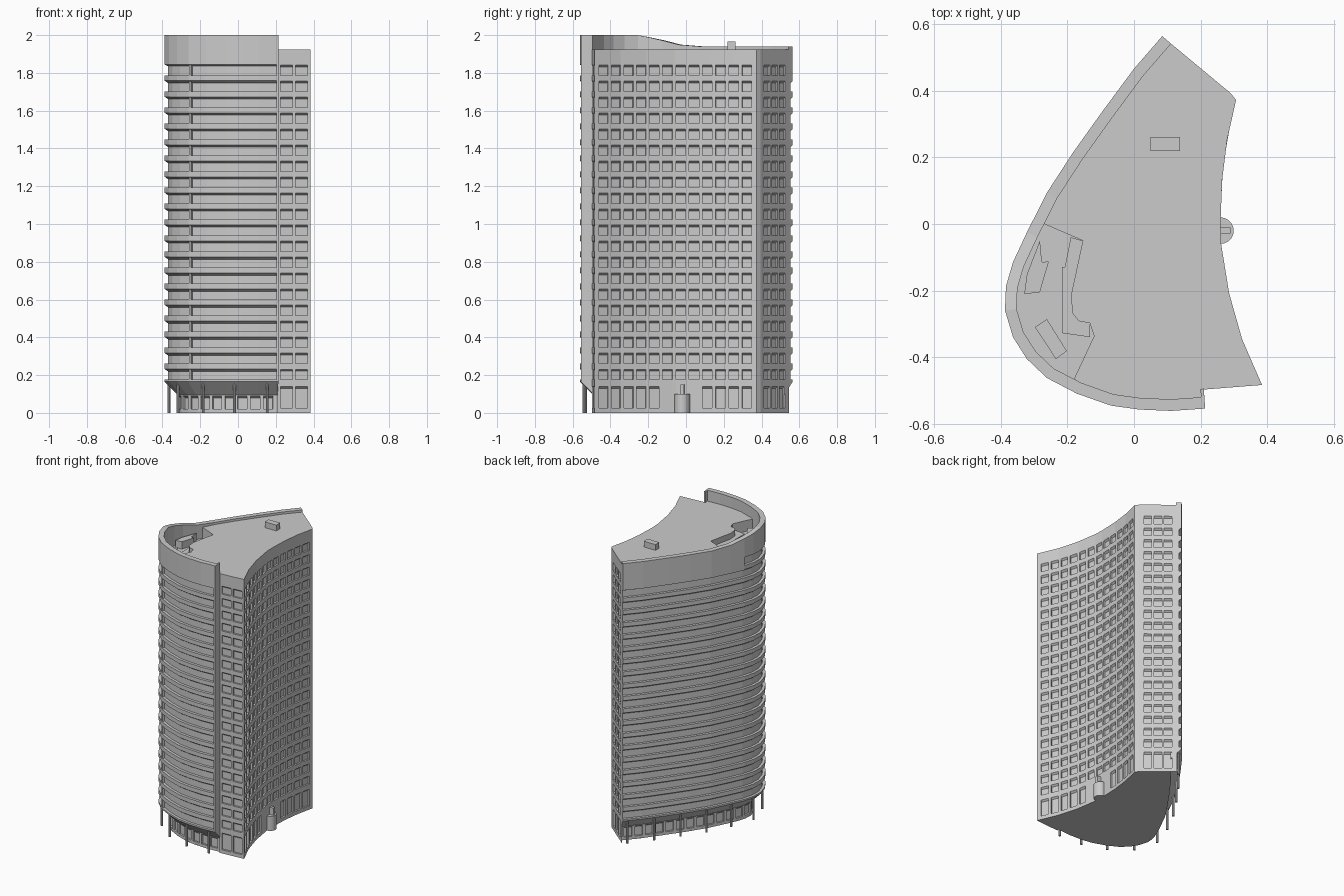
import bpy, bmesh
from mathutils import Vector

if "Cube" in bpy.data.objects:
    bpy.data.objects.remove(bpy.data.objects["Cube"])

grey = bpy.data.materials.new("concrete grey")
grey.use_nodes = True
grey.diffuse_color = (0.6, 0.6, 0.6, 1)
grey.node_tree.nodes["Principled BSDF"].inputs["Base Color"].default_value = (0.6, 0.6, 0.6, 1)


def V(points):
    return [Vector(p) for p in points]


def finish(name, bm, fix_normals=True):
    if fix_normals:
        bmesh.ops.recalc_face_normals(bm, faces=bm.faces)
    mesh = bpy.data.meshes.new(name)
    bm.to_mesh(mesh)
    bm.free()
    mesh.materials.append(grey)
    bpy.context.collection.objects.link(bpy.data.objects.new(name, mesh))


def offset(path, d):
    """Shift a path inwards (to its left) by d."""
    out = []
    for i, p in enumerate(path):
        t = (path[min(i + 1, len(path) - 1)] - path[max(i - 1, 0)]).normalized()
        out.append(p + d * Vector((-t.y, t.x)))
    return out


def along(path, f):
    """Point at fraction f of the path length."""
    lengths = [(b - a).length for a, b in zip(path, path[1:])]
    s = f * sum(lengths)
    for a, b, l in zip(path, path[1:], lengths):
        if s <= l:
            return a.lerp(b, s / l)
        s -= l
    return path[-1].copy()


def sweep(name, path, section):
    """Sweep a closed section of (inward offset, z) pairs along a path."""
    bm = bmesh.new()
    shapes = [section(p) for p in path]
    count = len(shapes[0])
    lines = [offset(path, shapes[0][k][0]) for k in range(count)]
    rings = [[bm.verts.new((*lines[k][i], shapes[i][k][1])) for k in range(count)]
             for i in range(len(path))]
    for a, b in zip(rings, rings[1:]):
        for k in range(count):
            m = (k + 1) % count
            bm.faces.new((a[k], b[k], b[m], a[m]))
    bm.faces.new(rings[0])
    bm.faces.new(rings[-1])
    finish(name, bm)


def prism(name, outline, z0, z1):
    bm = bmesh.new()
    low = [bm.verts.new((*p, z0)) for p in outline]
    high = [bm.verts.new((*p, z1)) for p in outline]
    bm.faces.new(low)
    bm.faces.new(high)
    for i in range(len(low)):
        j = (i + 1) % len(low)
        bm.faces.new((low[i], low[j], high[j], high[i]))
    finish(name, bm)


def cylinder(name, x, y, r, z1, sides):
    bm = bmesh.new()
    bmesh.ops.create_cone(bm, cap_ends=True, segments=sides, radius1=r, radius2=r, depth=z1)
    bmesh.ops.translate(bm, verts=bm.verts, vec=(x, y, z1 / 2))
    finish(name, bm)


def facade(name, path, columns, rows, top, margin, fill=0.76, blank=()):
    """Wall sheet with a grid of recessed windows that have sloping heads."""
    us = [0.0]
    for c in range(columns):
        pitch = (1 - 2 * margin) / columns
        mid = margin + (c + 0.5) * pitch
        us += [mid - fill * pitch / 2, mid + fill * pitch / 2]
    us.append(1.0)
    zs = [0.0] + [z for row in rows for z in row] + [top]
    bm = bmesh.new()
    grid = [[bm.verts.new((*along(path, u), z)) for z in zs] for u in us]
    panes = []
    for i in range(len(us) - 1):
        for j in range(len(zs) - 1):
            f = bm.faces.new((grid[i][j], grid[i + 1][j], grid[i + 1][j + 1], grid[i][j + 1]))
            if i % 2 and j % 2 and not (j == 1 and i // 2 in blank):
                panes.append(f)
    bm.normal_update()
    if panes:
        bmesh.ops.inset_individual(bm, faces=panes, thickness=0, depth=-0.012)
    for f in panes:
        head = max(v.co.z for v in f.verts)
        for v in f.verts:
            if v.co.z > head - 0.001:
                v.co.z -= 0.01
    finish(name, bm, False)


# Plan: bowed side from back to front, then the flat and concave walls
bow = V([(.085, .565), (0, .467), (-.094, .34), (-.184, .214), (-.262, .094), (-.322, -.025),
         (-.364, -.115), (-.385, -.187), (-.388, -.26), (-.364, -.34), (-.322, -.406),
         (-.262, -.463), (-.172, -.51), (-.07, -.546), (.016, -.558), (.112, -.562), (.214, -.555)])
front = V([(.208, -.498), (.385, -.484)])
hollow = V([(.385, -.484), (.325, -.346), (.286, -.208), (.262, -.06), (.26, 0),
            (.265, .133), (.28, .253), (.307, .373)])
rim = offset(bow, 0.03)
end = [Vector((.29, .394)), rim[0]]
walls = front + hollow[1:] + end[:1]

FLOORS, STEP, FIRST = 20, 0.0848, 0.204
centres = [FIRST + STEP * i for i in range(FLOORS)]
rows = [(0.025, 0.14)] + [(c - 0.028, c + 0.027) for c in centres]
DECK, ROOF = 1.85, 1.925

# Windowed walls
facade("front_wall", front, 2, rows, DECK, 0.05, 0.82)
facade("concave_wall", hollow, 12, rows, DECK, 0.02, 0.74, (5, 6, 7))
facade("corner_chamfer", [hollow[-1], end[0]], 0, [], DECK, 0)
facade("end_wall", end, 3, rows, DECK, 0.1, 0.76)
facade("ground_wall", offset(bow, 0.07), 22, [(0.02, 0.09)], 0.12, 0.01, 0.72)
prism("base", offset(bow, 0.07) + walls, 0, 0.004)

# Bowed side: recessed wall with a spandrel band per floor
sweep("recessed_wall", bow, lambda p: [(.018, .16), (.018, DECK), (.035, DECK), (.035, .16)])
sweep("soffit", bow, lambda p: [(0, .165), (.07, .095), (.07, .165)])
lows = [(.165, .165)] + [(c + .028, c + .013) for c in centres[:-1]]
for (outer, inner), c in zip(lows, centres):
    sweep("floor_band", bow, lambda p: [(0, outer), (0, c - .028), (.022, c - .028), (.022, inner)])
sweep("back_fascia", bow[:7], lambda p: [(0, 1.755), (0, 1.85), (.022, 1.85), (.022, 1.755)])


# Parapet, rising towards the front
def parapet(p):
    top = 1.94 + 0.06 * min(1, max(0, -p.y / 0.25)) ** 0.8
    return [(0, centres[-1] + .028), (0, top), (.035, top), (.035, centres[-1] + .013)]


sweep("parapet", bow, parapet)
tip = bow[-1] + Vector((-.01, -.0007))
sweep("end_fin", [tip, bow[-1]], lambda p: [(0, .165), (0, 2), (.06, 2), (.06, .165)])
pier = bow[11]
sweep("pier", [pier, pier + Vector((.012, -.006))],
      lambda p: [(.004, .165), (.004, DECK), (.02, DECK), (.02, .165)])

# Columns under the overhang
line = offset(bow, 0.02)
for i in range(10):
    p = along(line, 0.02 + 0.105 * i)
    cylinder("column", p.x, p.y, 0.008, 0.16, 10)

# Roof with sunken terrace
terrace = V([(-.27, 0), (-.154, -.05), (-.19, -.217), (-.184, -.27), (-.166, -.292),
             (-.133, -.298), (-.12, -.337), (-.18, -.465)])
prism("terrace_floor", rim + walls, DECK - .004, DECK)
prism("roof", rim[:5] + terrace + rim[12:] + walls, DECK, ROOF)
ledge = V([(-.19, -.04), (-.208, -.13), (-.217, -.13), (-.217, -.328), (-.133, -.34)])
prism("terrace_ledge", ledge + terrace[5:0:-1], DECK, 1.885)
prism("terrace_hut", V([(-.283, -.05), (-.277, -.115), (-.256, -.112), (-.283, -.205),
                        (-.33, -.211), (-.322, -.151)]), DECK, 1.9)
prism("terrace_box", V([(-.298, -.31), (-.262, -.286), (-.202, -.382), (-.235, -.406)]), DECK, 1.9)
prism("roof_vent", V([(.05, .22), (.138, .22), (.138, .262), (.05, .262)]), ROOF, 1.965)

# Entrance drum on the concave side
cylinder("entrance_drum", 0.26, -0.02, 0.04, 0.1, 20)
prism("entrance_post", V([(.255, -.03), (.29, -.028), (.29, -.01), (.255, -.008)]), 0, 0.15)
